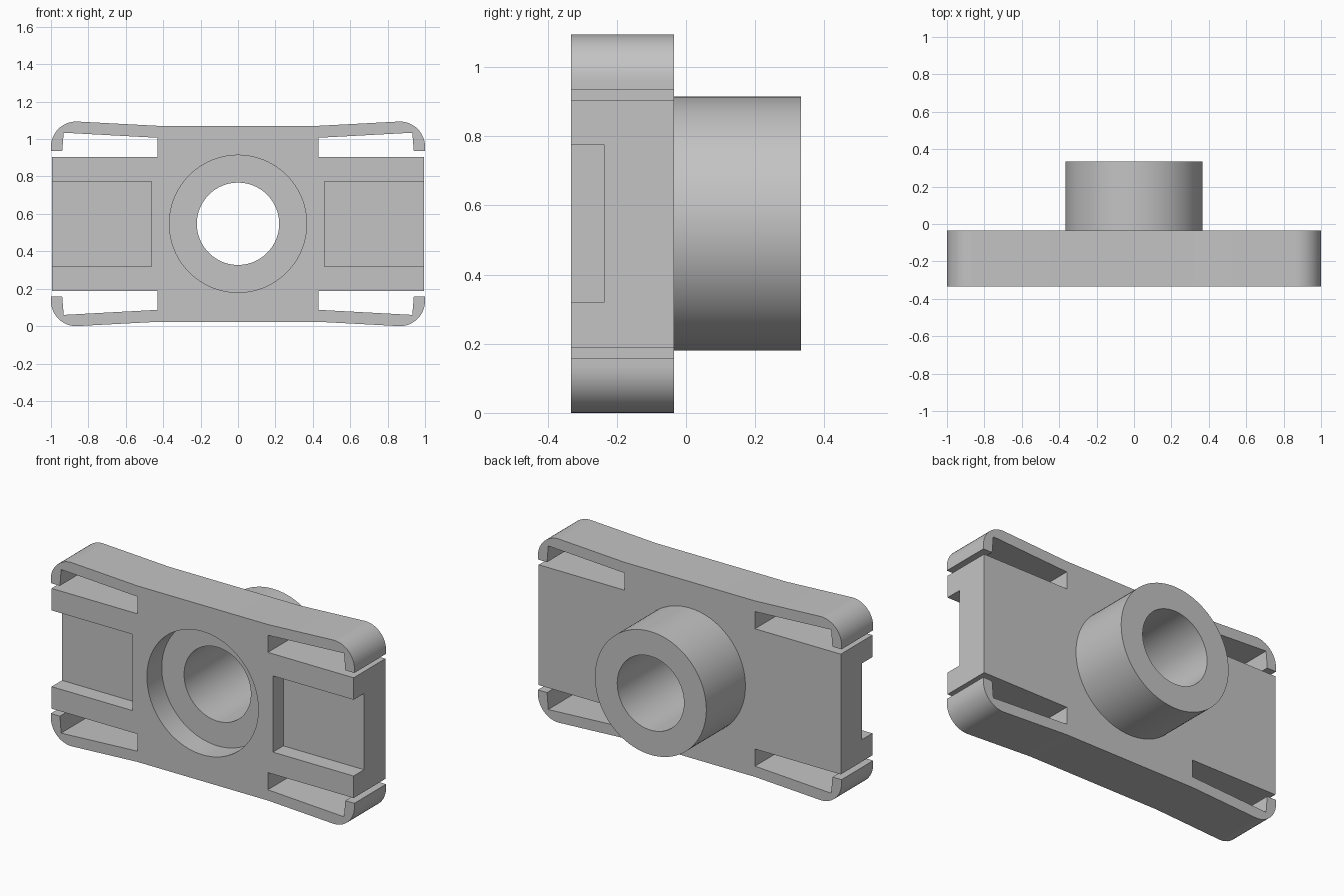
import bpy
import bmesh
from math import cos, sin, pi, radians
from mathutils import Matrix

if "Cube" in bpy.data.objects:
    bpy.data.objects.remove(bpy.data.objects["Cube"])

MID = 0.547                      # height of the centre line
FRONT, BACK, END = -0.333, -0.035, 0.333

grey = bpy.data.materials.new("plain grey")
grey.use_nodes = True
colour = (0.55, 0.55, 0.55, 1)
grey.diffuse_color = colour
grey.node_tree.nodes["Principled BSDF"].inputs["Base Color"].default_value = colour


def make_object(name, bm):
    bmesh.ops.recalc_face_normals(bm, faces=bm.faces)
    mesh = bpy.data.meshes.new(name)
    bm.to_mesh(mesh)
    bm.free()
    mesh.materials.append(grey)
    obj = bpy.data.objects.new(name, mesh)
    bpy.context.collection.objects.link(obj)
    return obj


def extrude_outline(name, points, y0, y1):
    bm = bmesh.new()
    face = bm.faces.new([bm.verts.new((x, y0, z + MID)) for x, z in points])
    grown = bmesh.ops.extrude_face_region(bm, geom=[face])["geom"]
    verts = [v for v in grown if isinstance(v, bmesh.types.BMVert)]
    bmesh.ops.translate(bm, verts=verts, vec=(0, y1 - y0, 0))
    return make_object(name, bm)


def cylinder(name, radius, y0, y1):
    bm = bmesh.new()
    place = Matrix.Translation((0, (y0 + y1) / 2, MID)) @ Matrix.Rotation(pi / 2, 4, "X")
    bmesh.ops.create_cone(bm, cap_ends=True, segments=96, radius1=radius,
                          radius2=radius, depth=y1 - y0, matrix=place)
    return make_object(name, bm)


def box(name, x0, x1, y0, y1, half_height):
    h = half_height
    return extrude_outline(name, [(x0, -h), (x1, -h), (x1, h), (x0, h)], y0, y1)


def combine(target, tool, operation):
    tool.hide_render = True
    mod = target.modifiers.new(tool.name, "BOOLEAN")
    mod.operation, mod.object, mod.solver = operation, tool, "EXACT"
    bpy.context.view_layer.objects.active = target
    bpy.ops.object.modifier_apply(modifier=mod.name)
    bpy.data.objects.remove(tool)


# Quarter outline of the plate: middle edge, spring arm with rounded hook, slot
R = 0.135
arc = [(1 - R + R * sin(a), MID - R + R * cos(a))
       for a in (radians(i * 7.5) for i in range(13))]
quarter = [(0.43, 0.524)] + arc + [
    (1.0, 0.388), (0.94, 0.388), (0.932, 0.487), (0.43, 0.46),
    (0.43, 0.358), (0.995, 0.358)]

# Mirror the quarter into the whole closed outline
right = quarter + [(x, -z) for x, z in reversed(quarter)]
outline = right + [(-x, z) for x, z in reversed(right)]
body = extrude_outline("clip_plate_with_boss", outline, FRONT, BACK)

# Round boss on the back, counterbore in front, bore right through
combine(body, cylinder("boss", 0.367, BACK - 0.05, END), "UNION")
combine(body, cylinder("counterbore", 0.367, FRONT - 0.1, FRONT + 0.14), "DIFFERENCE")
combine(body, cylinder("bore", 0.22, FRONT - 0.1, END + 0.1), "DIFFERENCE")

# Shallow pockets open to each end
for x0, x1 in ((0.463, 1.1), (-1.1, -0.463)):
    combine(body, box("pocket", x0, x1, FRONT - 0.1, -0.235, 0.227), "DIFFERENCE")

bpy.ops.object.select_all(action="DESELECT")
body.select_set(True)
bpy.context.view_layer.objects.active = body
bpy.ops.object.shade_smooth_by_angle(angle=radians(25))
